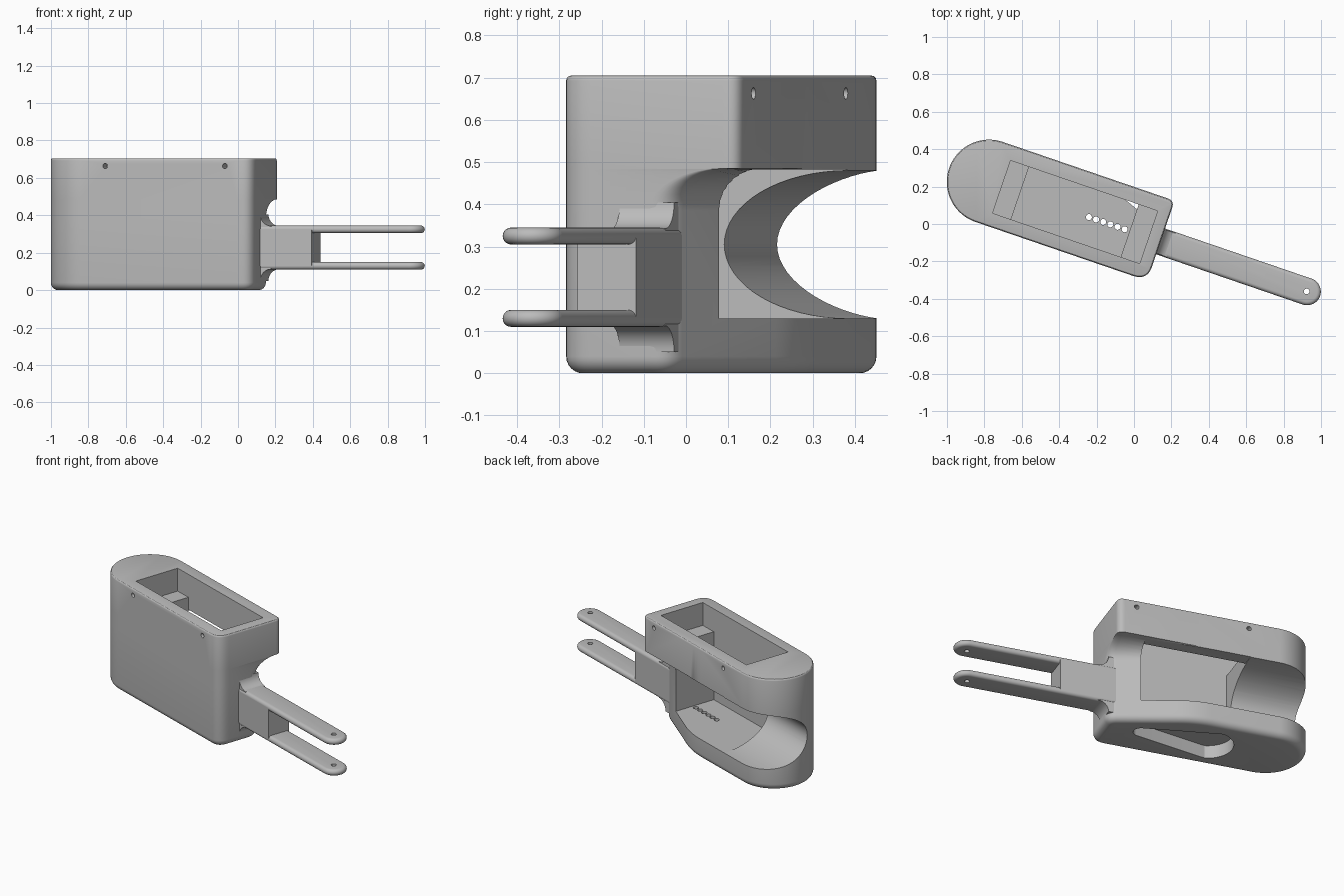
import bpy, bmesh, math
from mathutils import Matrix, Vector

if "Cube" in bpy.data.objects:
    bpy.data.objects.remove(bpy.data.objects["Cube"], do_unlink=True)

TURN = Matrix.Rotation(math.radians(-18.9), 4, 'Z')
MID = -0.038          # centre line of the body across its width
BACK, FRONT, END = 0.188, -0.264, 0.165

grey = bpy.data.materials.new("plain grey")
grey.use_nodes = True
COLOUR = (0.5, 0.5, 0.5, 1)
grey.diffuse_color = COLOUR
grey.node_tree.nodes["Principled BSDF"].inputs["Base Color"].default_value = COLOUR


def solid(name, rings):
    """Skin a stack of matching rings, cap both ends and turn into place."""
    bm = bmesh.new()
    loops = [[bm.verts.new(p) for p in ring] for ring in rings]
    n = len(loops[0])
    for a, b in zip(loops, loops[1:]):
        for i in range(n):
            j = (i + 1) % n
            bm.faces.new((a[i], a[j], b[j], b[i]))
    bm.faces.new(loops[0])
    bm.faces.new(loops[-1])
    bmesh.ops.recalc_face_normals(bm, faces=bm.faces)
    bm.transform(TURN)
    mesh = bpy.data.meshes.new(name)
    bm.to_mesh(mesh)
    bm.free()
    mesh.materials.append(grey)
    ob = bpy.data.objects.new(name, mesh)
    bpy.context.collection.objects.link(ob)
    return ob


def arc(cx, cy, rx, ry, a0, a1, n):
    angles = [math.radians(a0 + (a1 - a0) * i / n) for i in range(n + 1)]
    return [(cx + rx * math.cos(a), cy + ry * math.sin(a)) for a in angles]


def circle(cx, cy, rx, ry=None, n=16):
    return arc(cx, cy, rx, ry or rx, 0, 360, n)[:-1]


def corner(p, before, after, size, n=8):
    """Soft corner at p between two neighbouring corners."""
    p = Vector(p)
    a = p + (Vector(before) - p).normalized() * size
    b = p + (Vector(after) - p).normalized() * size
    return [tuple(a * (1 - u) ** 2 + p * 2 * u * (1 - u) + b * u * u)
            for u in (i / n for i in range(n + 1))]


def inset(points, d):
    """Move a counter-clockwise outline inwards."""
    out = []
    for i, p in enumerate(points):
        q, r = Vector(points[i - 1]), Vector(points[(i + 1) % len(points)])
        t = (r - q).normalized()
        out.append((p[0] - t.y * d, p[1] + t.x * d))
    return out


def flat(points, z):
    return [(x, y, z) for x, y in points]


def box(name, x0, x1, y0, y1, z0, z1):
    pts = [(x0, y0), (x1, y0), (x1, y1), (x0, y1)]
    return solid(name, [flat(pts, z0), flat(pts, z1)])


def cut(target, cutter):
    cutter.hide_render = True
    mod = target.modifiers.new("cut", 'BOOLEAN')
    mod.operation, mod.solver, mod.object = 'DIFFERENCE', 'EXACT', cutter
    bpy.context.view_layer.objects.active = target
    bpy.ops.object.modifier_apply(modifier=mod.name)
    bpy.data.objects.remove(cutter, do_unlink=True)


def body_outline(end_back, soft):
    """Round far end, soft front corner, back edge tapering to end_back."""
    f, e, k = (END, FRONT), (END, end_back), (-0.3, BACK)
    return (arc(-0.806, MID, 0.226, 0.226, 90, 270, 40)
            + corner(f, (-0.8, FRONT), e, 0.08)
            + corner(e, f, k, soft)
            + corner(k, e, (-0.8, BACK), 0.1))


# Body: tapered lower part sweeping out into the full upper part
low, high = body_outline(0.014, 0.05), body_outline(BACK, 0.04)
rings = []
for i in range(7):
    a = math.pi / 2 * i / 6
    rings.append(flat(inset(low, 0.04 * (1 - math.sin(a))), 0.04 * (1 - math.cos(a))))
for i in range(9):
    a = math.pi / 2 * i / 8
    u = 1 - math.cos(a)
    blend = [(p[0] + (q[0] - p[0]) * u, p[1] + (q[1] - p[1]) * u) for p, q in zip(low, high)]
    rings.append(flat(blend, 0.385 + 0.1 * math.sin(a)))
for i in range(4):
    a = math.pi / 2 * i / 3
    rings.append(flat(inset(high, 0.012 * (1 - math.cos(a))), 0.693 + 0.012 * math.sin(a)))
body = solid("body", rings)

# Scooped opening through the round end, and the square chamber beside it
scoop = circle(0.19, 0.305, 0.31, 0.175, 64)
cut(body, solid("scoop_cutter", [[(x, y, z) for y, z in scoop] for x in (-1.2, -0.3)]))
cut(body, box("chamber_cutter", -0.63, -0.01, -0.19, 0.6, 0.13, 0.482))
# Top pocket with a shelf at each end
cut(body, box("shaft_cutter", -0.63, -0.01, -0.19, 0.107, 0.4, 0.6))
cut(body, box("pocket_cutter", -0.734, 0.097, -0.19, 0.107, 0.56, 1))
# Teardrop recess underneath
drop = arc(-0.46, -0.045, 0.148, 0.148, 105, 255, 24) + arc(-0.06, -0.045, 0.045, 0.045, -75, 75, 12)
cut(body, solid("recess_cutter", [flat(drop, -0.1), flat(drop, 0.08)]))
# Row of floor holes
for i in range(6):
    hole = circle(-0.24 + 0.0404 * i, -0.043, 0.016)
    cut(body, solid("hole_cutter", [flat(hole, -0.1), flat(hole, 0.2)]))
# Screw holes in the front and back walls
for x, y in ((-0.66, -0.26), (0.016, -0.26), (-0.62, 0.17), (0.055, 0.17)):
    hole = circle(x, 0.663, 0.014)
    cut(body, solid("screw_cutter", [[(u, y + d, w) for u, w in hole] for d in (-0.06, 0.06)]))

# Two-pronged arm
ARM = -0.042
HALF = 0.073
prong_outline = ([(0.1, ARM + HALF), (0.1, ARM - HALF)]
                 + arc(0.993, ARM, HALF, HALF, -90, 90, 24))
parts = [body]
for name, z in (("lower_prong", 0.13), ("upper_prong", 0.325)):
    rings = []
    for i in range(11):
        a = math.pi * (i / 10 - 0.5)
        rings.append(flat(inset(prong_outline, 0.02 * (1 - math.cos(a))), z + 0.02 * math.sin(a)))
    prong = solid(name, rings)
    pin = circle(0.99, ARM, 0.015)
    cut(prong, solid("pin_cutter", [flat(pin, z - 0.1), flat(pin, z + 0.1)]))
    parts.append(prong)
parts.append(box("arm_block", 0.1, 0.456, ARM - HALF, ARM + HALF, 0.13, 0.325))

# Curved flares where the arm meets the body
for name, z, side in (("upper_flare", 0.343, 1), ("lower_flare", 0.112, -1)):
    curve = arc(0.225, 0.062, 0.062, 0.062, 180, 270, 10)
    prof = [(x, z + side * h) for x, h in curve] + [(0.225, z - side * 0.015), (0.1, z - side * 0.015), (0.1, z + side * 0.062)]
    parts.append(solid(name, [[(x, y, h) for x, h in prof] for y in (ARM - HALF + 0.005, ARM + HALF - 0.005)]))

bpy.ops.object.select_all(action='DESELECT')
for ob in parts:
    ob.select_set(True)
bpy.context.view_layer.objects.active = body
bpy.ops.object.shade_smooth_by_angle(angle=math.radians(30))
